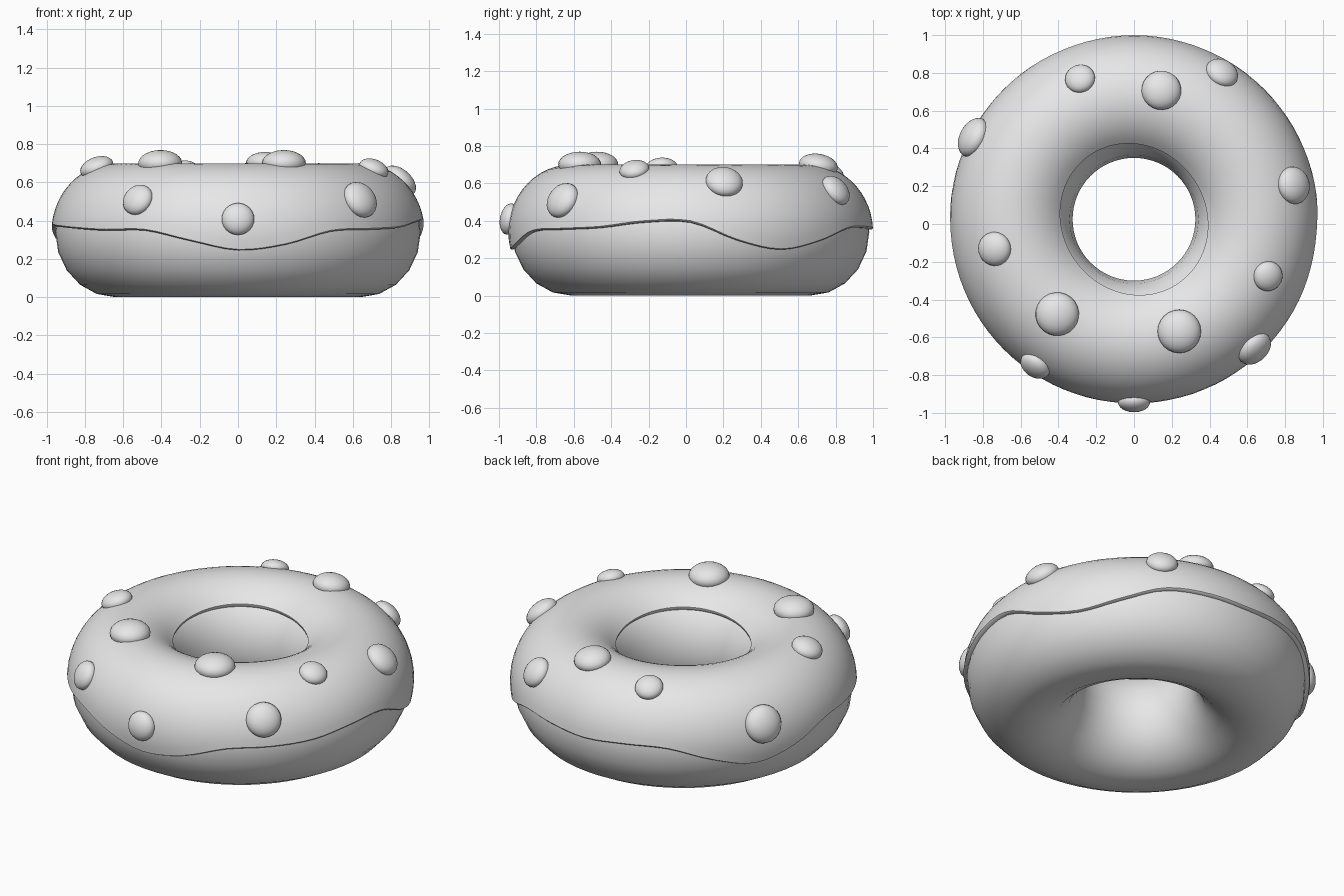
import bpy, bmesh
from math import radians, sin, cos, asin, pi
from mathutils import Matrix, Vector

cube = bpy.data.objects.get("Cube")
if cube:
    bpy.data.objects.remove(cube)

CENTRE = Vector((0, 0.025, 0.34))
RING, WIDE, TALL = 0.64, 0.315, 0.34   # ring radius, tube half width and half height
THICK = 0.02                           # icing thickness

grey = bpy.data.materials.new("plain_grey")
grey.use_nodes = True
grey.diffuse_color = (0.8, 0.8, 0.8, 1)
grey.node_tree.nodes["Principled BSDF"].inputs["Base Color"].default_value = grey.diffuse_color


def tube_point(around, tube, lift):
    """Point on the ring at two angles, lifted off the dough surface."""
    rho = RING + (WIDE + lift) * cos(tube)
    return CENTRE + Vector((rho * cos(around), rho * sin(around), (TALL + lift) * sin(tube)))


def make_object(name, bm, sharp=50):
    bmesh.ops.recalc_face_normals(bm, faces=bm.faces)
    mesh = bpy.data.meshes.new(name)
    bm.to_mesh(mesh)
    bm.free()
    mesh.materials.append(grey)
    obj = bpy.data.objects.new(name, mesh)
    bpy.context.collection.objects.link(obj)
    bpy.ops.object.select_all(action='DESELECT')
    obj.select_set(True)
    bpy.context.view_layer.objects.active = obj
    bpy.ops.object.shade_smooth_by_angle(angle=radians(sharp))
    return obj


def skin_rings(bm, rings, closed):
    """Bridge equal point loops into a quad surface."""
    loops = [[bm.verts.new(p) for p in ring] for ring in rings]
    for i, a in enumerate(loops):
        b = loops[(i + 1) % len(loops)]
        for j in range(len(a) if closed else len(a) - 1):
            k = (j + 1) % len(a)
            bm.faces.new((a[j], b[j], b[k], a[k]))


# Dough ring
bm = bmesh.new()
skin_rings(bm, [[tube_point(2 * pi * i / 64, 2 * pi * j / 20, 0) for j in range(20)]
                for i in range(64)], True)
make_object("dough", bm)

# Icing: height of the dripping outer edge, evenly spaced around the ring
DRIP = [.40, .30, .25, .295, .365, .37, .36, .375, .37, .295, .235, .29,
        .375, .375, .365, .355, .355, .30, .25, .28, .35, .36, .37, .40]


def drip_height(around):
    n = len(DRIP)
    t = around / (2 * pi) * n
    i = int(t)
    f = t - i
    a, b, c, d = (DRIP[(i + k) % n] for k in (-1, 0, 1, 2))
    return b + f * (c - a + f * (2 * a - 5 * b + 4 * c - d + f * (3 * (b - c) + d - a))) / 2


def icing_section(around):
    outer = asin((drip_height(around) - CENTRE.z) / (TALL + THICK))
    inner = radians(137 - 4 * cos(2 * (around - radians(126))))
    steps = 20
    section = [tube_point(around, outer - 0.02, -0.01), tube_point(around, outer - 0.02, THICK * 0.6)]
    section += [tube_point(around, outer + (inner - outer) * s / steps, THICK) for s in range(steps + 1)]
    section += [tube_point(around, inner + 0.02, THICK * 0.6), tube_point(around, inner + 0.02, -0.01)]
    return section


bm = bmesh.new()
skin_rings(bm, [icing_section(2 * pi * i / 96) for i in range(96)], False)
make_object("icing", bm)

# Sprinkles: angle around the ring, angle around the tube, radius
SPRINKLES = [(111, 62, .08), (78, 80, .105), (59, 38, .09), (153, 20, .11),
             (12, 48, .1), (-23, 67, .08), (-47, 28, .1), (-68, 90, .115),
             (-90, 11, .085), (-124, 28, .085), (-129, 89, .115), (-168, 70, .09)]
for n, (around, tube, radius) in enumerate(SPRINKLES, 1):
    around, tube = radians(around), radians(tube)
    normal = Vector((cos(around) * cos(tube), sin(around) * cos(tube), sin(tube)))
    place = (Matrix.Translation(tube_point(around, tube, THICK))
             @ normal.to_track_quat('Z', 'Y').to_matrix().to_4x4()
             @ Matrix.Diagonal((1, 1, 0.6, 1)))
    bm = bmesh.new()
    bmesh.ops.create_uvsphere(bm, u_segments=24, v_segments=14, radius=radius, matrix=place)
    make_object(f"sprinkle_{n}", bm)
